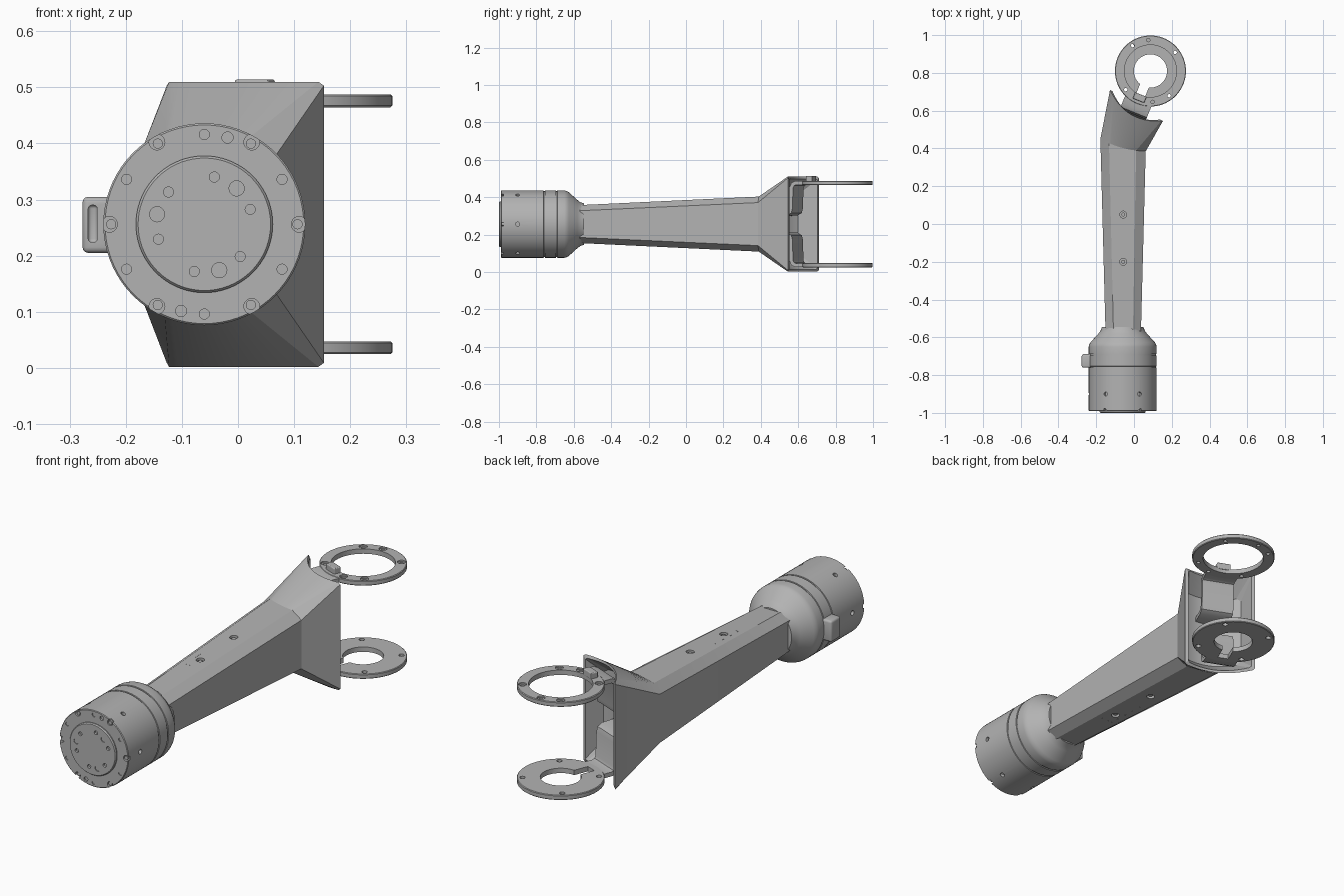
import bpy, bmesh, math
from mathutils import Vector, Matrix

if "Cube" in bpy.data.objects:
    bpy.data.objects.remove(bpy.data.objects["Cube"], do_unlink=True)

grey = bpy.data.materials.new("plain grey")
grey.use_nodes = True
grey.diffuse_color = (0.45, 0.45, 0.45, 1)
grey.node_tree.nodes["Principled BSDF"].inputs["Base Color"].default_value = (0.45, 0.45, 0.45, 1)

CX, CZ = -0.06, 0.256                 # axis of the drum
HUB = Vector((0.087, 0.81, 0))        # axis of the two mounting rings
TURN = Matrix.Rotation(math.radians(-22), 4, 'Z')


def make(name, bm):
    bmesh.ops.recalc_face_normals(bm, faces=bm.faces)
    mesh = bpy.data.meshes.new(name)
    bm.to_mesh(mesh)
    bm.free()
    mesh.materials.append(grey)
    ob = bpy.data.objects.new(name, mesh)
    bpy.context.collection.objects.link(ob)
    return ob


def activate(ob):
    bpy.ops.object.select_all(action='DESELECT')
    ob.select_set(True)
    bpy.context.view_layer.objects.active = ob


def apply(ob, kind, **settings):
    mod = ob.modifiers.new(kind, kind)
    for key, value in settings.items():
        setattr(mod, key, value)
    activate(ob)
    bpy.ops.object.modifier_apply(modifier=mod.name)


def smooth(ob, angle=30):
    activate(ob)
    bpy.ops.object.shade_smooth_by_angle(angle=math.radians(angle))


def cut(ob, cutter):
    cutter.hide_render = True
    apply(ob, 'BOOLEAN', operation='DIFFERENCE', solver='EXACT', object=cutter)
    bpy.data.objects.remove(cutter, do_unlink=True)


def pins(name, items):
    """Cylinders centred on a point along an axis: (point, axis, radius, length)."""
    bm = bmesh.new()
    for point, axis, r, length in items:
        turn = Vector(axis).to_track_quat('Z', 'Y').to_matrix().to_4x4()
        bmesh.ops.create_cone(bm, cap_ends=True, segments=20, radius1=r, radius2=r,
                              depth=length, matrix=Matrix.Translation(point) @ turn)
    return make(name, bm)


def drill(ob, items):
    cut(ob, pins("drill", items))


def box(name, centre, size, turn=Matrix(), bevel=0):
    bm = bmesh.new()
    bmesh.ops.create_cube(bm, size=1, matrix=Matrix.Translation(centre) @ turn @ Matrix.Diagonal((*size, 1)))
    ob = make(name, bm)
    if bevel:
        apply(ob, 'BEVEL', width=bevel, segments=3)
    return ob


def loft(name, rings, closed=False):
    bm = bmesh.new()
    rows = [[bm.verts.new(p) for p in ring] for ring in rings]
    pairs = list(zip(rows, rows[1:])) + ([(rows[-1], rows[0])] if closed else [])
    for a, b in pairs:
        for i in range(len(a)):
            j = (i + 1) % len(a)
            bm.faces.new((a[i], a[j], b[j], b[i]))
    if not closed:
        for row in (rows[0], rows[-1]):
            bm.faces.new(row)
    return make(name, bm)


def circle(r, n=72):
    return [(r * math.cos(2 * math.pi * i / n), r * math.sin(2 * math.pi * i / n)) for i in range(n)]


def on_drum(r, degrees, y):
    a = math.radians(degrees)
    return Vector((CX + r * math.cos(a), y, CZ + r * math.sin(a)))


# Drum with raised face, two grooves and a rounded shoulder
profile = [(0.118, -1.0), (0.122, -0.995), (0.122, -0.99), (0.177, -0.99), (0.18, -0.987)]
for y in (-0.757, -0.692):
    profile += [(0.18, y - 0.004), (0.176, y - 0.003), (0.176, y + 0.003), (0.18, y + 0.004)]
profile += [(0.18, -0.65), (0.177, -0.638), (0.17, -0.626), (0.13, -0.582), (0.117, -0.565), (0.11, -0.545)]
drum = loft("drum", [[(CX + c, y, CZ + s) for c, s in circle(r)] for r, y in profile])

Y = (0, 1, 0)
sixths = range(0, 360, 60)
drill(drum, [(on_drum(0.169, a, -0.99), Y, 0.014, 0.026) for a in sixths]
      + [(on_drum(0.16, a, -0.99), Y, 0.009, 0.008) for a in range(30, 360, 30) if a % 60]
      + [(on_drum(0.16, a, -0.99), Y, 0.01, 0.016) for a in (75, 255)])
face_holes = []
for k in range(0, 360, 120):
    face_holes += [(on_drum(0.086, 18 + k, -1), Y, 0.009, 0.02), (on_drum(0.086, 78 + k, -1), Y, 0.009, 0.02),
                   (on_drum(0.086, 48 + k, -1), Y, 0.0135, 0.006)]
drill(drum, face_holes)
drill(drum, [(on_drum(0.18, a, -0.9), on_drum(1, a, 0) - on_drum(0, a, 0), 0.011, 0.03) for a in sixths])
smooth(drum)
smooth(pins("rim_bolts", [(on_drum(0.166, a, -0.98), Y, 0.009, 0.012) for a in sixths]))

# Side connector with a slot
connector = box("connector", (-0.243, -0.725, 0.255), (0.068, 0.072, 0.1), bevel=0.01)
cut(connector, box("slot", (-0.259, -0.76, 0.257), (0.016, 0.04, 0.066), bevel=0.006))
smooth(connector)


# Arm: chamfered section that flares into a concave, hollow mouth
def section(left, right, half, side_half, inset, sag, n=13):
    left, right = Vector(left), Vector(right)
    chord = right - left
    back = Vector((chord.y, -chord.x)).normalized()
    edge = inset / chord.length
    row = []
    for i in range(n):
        t = edge + (1 - 2 * edge) * i / (n - 1)
        row.append(left + chord * t + back * sag * 4 * t * (1 - t))
    ring = [(left.x, left.y, CZ + side_half)] + [(p.x, p.y, CZ + half) for p in row]
    ring += [(right.x, right.y, CZ + side_half), (right.x, right.y, CZ - side_half)]
    ring += [(p.x, p.y, CZ - half) for p in reversed(row)] + [(left.x, left.y, CZ - side_half)]
    return ring


stations = [
    section((-0.15, -0.60), (0.036, -0.60), 0.1, 0.07, 0.042, 0),
    section((-0.178, 0.45), (0.062, 0.385), 0.147, 0.115, 0.05, 0.015),
    section((-0.127, 0.71), (0.153, 0.545), 0.254, 0.247, 0.008, 0.056),
    section((-0.113, 0.702), (0.139, 0.553), 0.242, 0.236, 0.008, 0.055),
    section((-0.135, 0.60), (0.095, 0.48), 0.175, 0.16, 0.02, 0.045)]
arm = loft("arm", stations)
bm = bmesh.new()
bm.from_mesh(arm.data)
# Replace the curved end cap by strips between its upper and lower edges
bm.verts.ensure_lookup_table()
count = len(stations[0])
end = list(bm.verts)[-count:]
bmesh.ops.delete(bm, geom=[f for f in bm.faces if len(f.verts) == count and end[0] in f.verts], context='FACES_ONLY')
for i in range(count // 2 - 1):
    bm.faces.new((end[i], end[i + 1], end[count - 2 - i], end[count - 1 - i]))
bmesh.ops.recalc_face_normals(bm, faces=bm.faces)
bm.to_mesh(arm.data)
bm.free()

screws = [(y, side) for y in (0.05, -0.2) for side in (1, -1)]
drill(arm, [((-0.057, y, CZ + side * (0.127 + 0.045 * y)), (0, 0, 1), 0.018, 0.04) for y, side in screws])
smooth(arm, 20)
smooth(pins("arm_screws", [((-0.057, y, CZ + side * (0.112 + 0.045 * y)), (0, 0, 1), 0.01, 0.02)
                           for y, side in screws]))

# Thin cover strip outline along the top and bottom of the arm
for name, side in (("top_cover_rim", 1), ("bottom_cover_rim", -1)):
    outline = [(-0.09, -0.265), (-0.028, -0.265), (-0.022, 0.1), (-0.035, 0.135), (-0.09, 0.145)]
    rings = []
    for grow, lift in ((1, -0.002), (1, 0.001), (0.93, 0.001), (0.93, -0.002)):
        ring = []
        for x, y in outline:
            x, y = -0.057 + (x + 0.057) * grow, -0.06 + (y + 0.06) * (1 - (1 - grow) * 0.16)
            ring.append((x, y, CZ + side * (0.1268 + 0.0448 * y + lift)))
        rings.append(ring)
    loft(name, rings, closed=True)


# Mounting rings
def annulus(name, inner, outer, z, thick=0.023, b=0.003):
    h = thick / 2
    prof = [(inner, -h), (outer - b, -h), (outer, b - h), (outer, h - b), (outer - b, h), (inner, h)]
    return loft(name, [[(HUB.x + c, HUB.y + s, z + dz) for c, s in circle(r)] for r, dz in prof], closed=True)


def on_ring(degrees, z, r=0.164):
    a = math.radians(degrees)
    return HUB + Vector((r * math.cos(a), r * math.sin(a), z))


UP, LOW = 0.476, 0.036
Z = (0, 0, 1)
upper = annulus("upper_ring", 0.138, 0.188, UP)
angles = (37, 94, 125, 217, 274, 307)
drill(upper, [(on_ring(a, UP + 0.0115), Z, 0.018, 0.014) for a in angles])
drill(upper, [(on_ring(a, UP), Z, 0.009, 0.06) for a in angles])
smooth(upper)

lower = annulus("lower_ring", 0.088, 0.188, LOW)
drill(lower, [(on_ring(a, LOW), Z, 0.012, 0.06) for a in (37, 127, 217, 307)])
cut(lower, box("key_slot", HUB + TURN @ Vector((0, -0.11, LOW)), (0.05, 0.09, 0.06), TURN))
smooth(lower)

box("ring_key", HUB + TURN @ Vector((0, -0.152, 0.498)), (0.065, 0.035, 0.032), TURN, 0.004)

# Bent brackets that carry the rings inside the mouth
path = [(-0.16, UP), (-0.212, UP), (-0.228, 0.469), (-0.236, 0.452), (-0.24, 0.34),
        (-0.245, 0.322), (-0.262, 0.312), (-0.35, 0.308)]
for name, side in (("upper_bracket", 1), ("lower_bracket", -1)):
    bm = bmesh.new()
    rows = [[bm.verts.new(HUB + TURN @ Vector((x, u, CZ + side * (z - CZ)))) for x in (-0.075, 0.075)]
            for u, z in path]
    for a, b in zip(rows, rows[1:]):
        bm.faces.new((a[0], a[1], b[1], b[0]))
    bracket = make(name, bm)
    apply(bracket, 'SOLIDIFY', thickness=0.02, offset=0, use_even_offset=True)
    smooth(bracket, 40)
